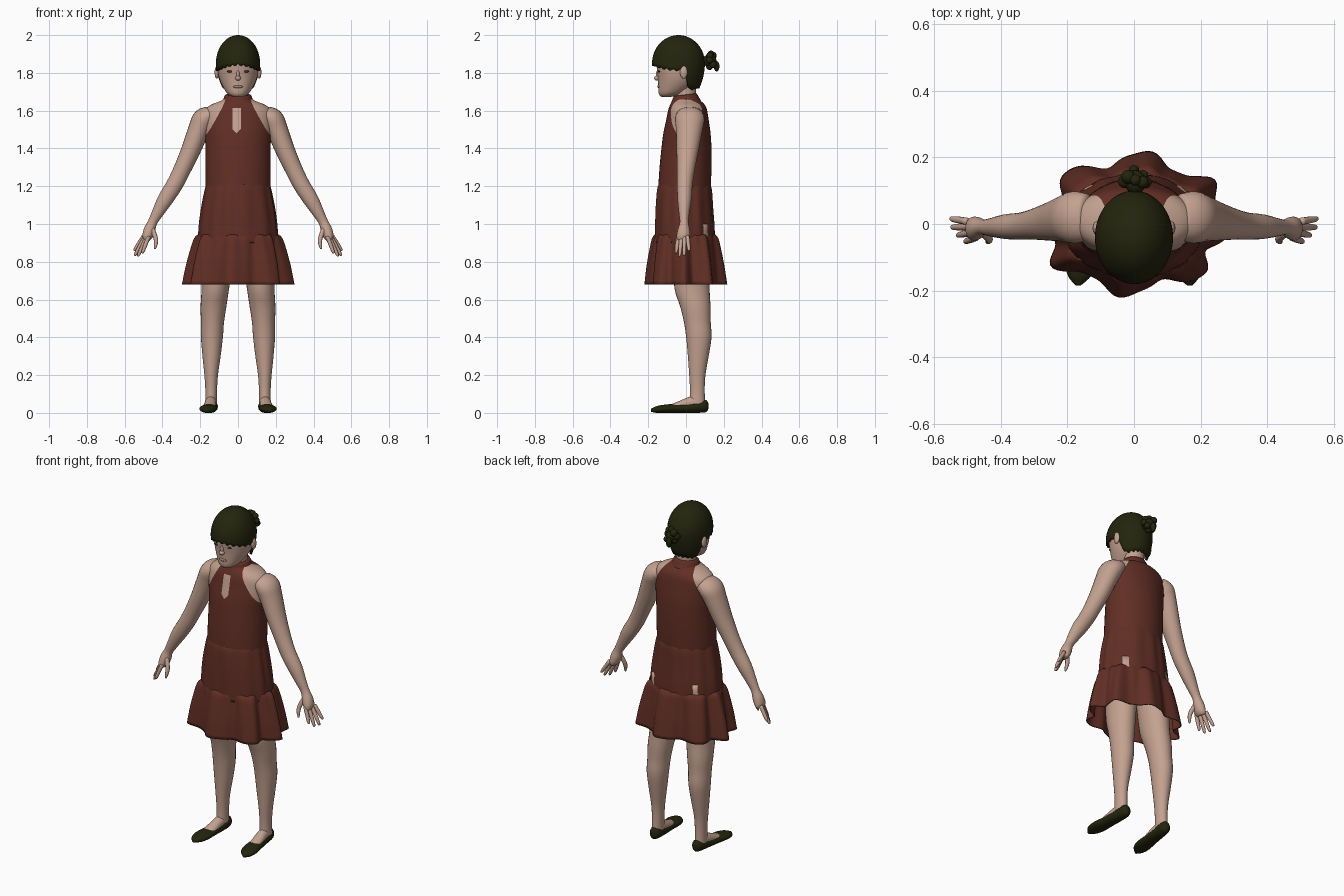
import bpy, bmesh, math, random
from mathutils import Vector, Matrix

if "Cube" in bpy.data.objects:
    bpy.data.objects.remove(bpy.data.objects["Cube"], do_unlink=True)
random.seed(4)
X, Y, Z = Vector((1, 0, 0)), Vector((0, 1, 0)), Vector((0, 0, 1))


def material(name, r, g, b):
    m = bpy.data.materials.new(name)
    m.use_nodes = True
    m.diffuse_color = (r, g, b, 1)
    bsdf = m.node_tree.nodes["Principled BSDF"]
    bsdf.inputs["Base Color"].default_value = (r, g, b, 1)
    bsdf.inputs["Roughness"].default_value = 0.8
    return m


SKIN = material("skin", 0.55, 0.36, 0.28)
DRESS = material("rust red cloth", 0.12, 0.028, 0.018)
HAIR = material("dark olive hair", 0.017, 0.018, 0.004)
LIPS = material("soft lips", 0.40, 0.21, 0.17)
EYES = material("dark eyes", 0.05, 0.035, 0.025)


def finish(name, bm, *mats):
    bmesh.ops.recalc_face_normals(bm, faces=bm.faces[:])
    for f in bm.faces:
        f.smooth = True
    me = bpy.data.meshes.new(name)
    bm.to_mesh(me)
    bm.free()
    for m in mats:
        me.materials.append(m)
    ob = bpy.data.objects.new(name, me)
    bpy.context.collection.objects.link(ob)
    return ob


def spline(rows, steps):
    """Catmull-Rom interpolation of section rows."""
    out = []
    for i in range(len(rows) - 1):
        a, b, c, d = rows[max(i - 1, 0)], rows[i], rows[i + 1], rows[min(i + 2, len(rows) - 1)]
        for k in range(steps):
            t = k / steps
            out.append([q + 0.5 * t * (r - p + t * (2 * p - 5 * q + 4 * r - s + t * (3 * (q - r) + s - p)))
                        for p, q, r, s in zip(a, b, c, d)])
    return out + [list(rows[-1])]


def loft(rows, n=32, steps=4, axes=(X, Y), caps=True, wave=None, side=1, bm=None):
    """Skin elliptical sections (x, y, z, ru, rv); axes=None follows the path."""
    bm = bm or bmesh.new()
    rows = spline(rows, steps)
    rings = []
    for i, (x, y, z, ru, rv) in enumerate(rows):
        if axes:
            u, v = axes
        else:
            t = Vector(rows[min(i + 1, len(rows) - 1)][:3]) - Vector(rows[max(i - 1, 0)][:3])
            u, v = t.cross(Y).normalized(), Y
        ring = []
        for k in range(n):
            a = math.tau * k / n
            w = wave(a, i / (len(rows) - 1)) if wave else 1
            p = Vector((x, y, z)) + u * (ru * w * math.cos(a)) + v * (rv * w * math.sin(a))
            ring.append(bm.verts.new((p.x * side, p.y, max(p.z, 0))))
        rings.append(ring)
    for a, b in zip(rings, rings[1:]):
        for k in range(n):
            j = (k + 1) % n
            bm.faces.new((a[k], a[j], b[j], b[k]))
    if caps:
        bm.faces.new(rings[0])
        bm.faces.new(rings[-1])
    return bm


def span(*rows):
    """Rows of (z, front y, back y, half width) to centred sections."""
    return [(0, (f + b) / 2, z, w, (b - f) / 2) for z, f, b, w in rows]


def ball(bm, centre, radii, seg=20):
    m = Matrix.Translation(centre) @ Matrix.Diagonal((*radii, 1))
    bmesh.ops.create_uvsphere(bm, u_segments=seg, v_segments=seg // 2, radius=1, matrix=m)
    return bm


# Torso: bodice with halter edges and keyhole cut into one surface
bm = loft(span((1.68, -.055, .055, .06), (1.655, -.072, .075, .085), (1.63, -.085, .1, .145),
               (1.60, -.095, .112, .177), (1.55, -.105, .12, .182), (1.48, -.12, .13, .177),
               (1.40, -.13, .135, .172), (1.30, -.14, .135, .172), (1.18, -.148, .131, .172)), n=48)


def cut(planes, region):
    for p, nrm in planes:
        faces = [f for f in bm.faces if region(f.calc_center_median())]
        geom = set(faces)
        for f in faces:
            geom.update(f.edges)
            geom.update(f.verts)
        bmesh.ops.bisect_plane(bm, geom=list(geom), dist=1e-5, plane_co=p, plane_no=nrm)


def outside(c, plane):
    return (c - plane[0]).dot(plane[1]) > 0


halter = [(Vector((s * .065, -.1, 1.645)), Vector((s, -.15, .54))) for s in (1, -1)]
keyhole = [(Vector((-.03, 0, 1.6)), -X), (Vector((.015, 0, 1.6)), X), (Vector((0, 0, 1.615)), Z),
           (Vector((-.008, 0, 1.48)), Vector((1, 0, -1))), (Vector((-.008, 0, 1.48)), Vector((-1, 0, -1)))]
cut(halter, lambda c: c.z > 1.42)
cut(keyhole, lambda c: c.y < -.04 and abs(c.x) < .07 and 1.44 < c.z < 1.65)
for f in bm.faces:
    c = f.calc_center_median()
    bare = any(outside(c, h) for h in halter) and c.z > 1.42
    hole = c.y < -.04 and not any(outside(c, k) for k in keyhole)
    f.material_index = 0 if bare or hole else 1
finish("bodice_and_shoulders", bm, SKIN, DRESS)

# Collar band, higher at the back
bm = loft(span((1.64, -.085, .08, .085), (1.66, -.075, .07, .078), (1.682, -.066, .058, .069),
               (1.685, -.058, .05, .06)), n=40, steps=3)
for v in bm.verts:
    v.co.z += .12 * v.co.y
finish("collar", bm, DRESS)


# Skirt tiers with gathered folds
def gathers(a, t):
    return 1 + .018 * math.sin(math.pi * min(t * 1.2, 1) * .8) * math.sin(13 * a + math.sin(3 * a))


def ruffles(a, t):
    deep = math.cos(8 * (a - 1.466) + .5 * math.sin(2 * a))
    fine = math.cos(17 * a + 2 * math.sin(a))
    return 1 + (.03 + .07 * t) * deep + (.025 - .008 * t) * fine


def cloth(name, bm):
    mod = finish(name, bm, DRESS).modifiers.new("thickness", "SOLIDIFY")
    mod.thickness = .005


cloth("skirt_upper_tier", loft(span((1.21, -.145, .128, .168), (1.18, -.153, .136, .176),
                                    (1.08, -.16, .142, .195), (.98, -.163, .15, .208), (.90, -.165, .152, .212)),
                               n=96, caps=False, wave=gathers))
cloth("skirt_ruffle", loft(span((.945, -.158, .148, .206), (.925, -.17, .163, .222), (.88, -.178, .172, .235),
                                (.78, -.192, .188, .257), (.68, -.2, .2, .272)),
                           n=128, caps=False, wave=ruffles))

# Limbs, built for each side
ARM = [(.14, .02, 1.58, .045, .07), (.18, .02, 1.555, .06, .078), (.207, .017, 1.50, .057, .07),
       (.25, .008, 1.39, .051, .058), (.295, 0, 1.29, .046, .047), (.335, -.006, 1.21, .044, .041),
       (.385, -.008, 1.13, .041, .037), (.425, -.01, 1.06, .031, .028), (.452, -.01, 1.01, .025, .023),
       (.468, -.012, .97, .03, .032), (.48, -.014, .935, .027, .036), (.488, -.014, .915, .016, .03)]
LEG = [(.1, .02, 1.0, .085, .1), (.11, .03, .8, .083, .097), (.12, .032, .66, .073, .093),
       (.13, .05, .56, .068, .08), (.135, .06, .48, .061, .071), (.138, .068, .40, .058, .067),
       (.14, .065, .30, .048, .055), (.142, .06, .20, .036, .043), (.142, .06, .12, .031, .039),
       (.143, .06, .04, .031, .042)]
FOOT = [(.142, .07, .055, .028, .04), (.145, .02, .05, .03, .036), (.15, -.04, .036, .033, .025),
        (.157, -.10, .025, .03, .012)]
SHOE = [(.14, .119, .036, .008, .014), (.14, .108, .036, .024, .031), (.141, .08, .035, .034, .034),
        (.145, .02, .027, .037, .027), (.151, -.04, .025, .041, .025), (.158, -.11, .022, .047, .022),
        (.163, -.155, .018, .035, .018), (.167, -.184, .014, .008, .008)]
THUMB = [(.455, -.025, .975, .013, .014), (.436, -.042, .925, .012, .012),
         (.435, -.05, .895, .01, .01), (.44, -.055, .868, .005, .005)]
TIPS = [(.507, -.053, .845), (.53, -.034, .828), (.547, -.01, .832), (.55, .016, .858)]

for label, s in (("left", 1), ("right", -1)):
    bm = loft(ARM, n=24, axes=None, side=s)
    loft(THUMB, n=10, axes=None, side=s, bm=bm)
    for i, tip in enumerate(TIPS):
        base = Vector((.473 + .009 * i, -.04 + .016 * i, .935))
        end = Vector(tip)
        finger = [(*base.lerp(end, t), r, r) for t, r in ((0, .011), (.5, .0105), (.88, .0085), (1, .004))]
        loft(finger, n=10, steps=3, axes=None, side=s, bm=bm)
    finish(label + "_arm_and_hand", bm, SKIN)
    bm = loft(LEG, n=28, side=s)
    loft(FOOT, n=20, axes=(X, Z), side=s, bm=bm)
    finish(label + "_leg", bm, SKIN)
    finish(label + "_shoe", loft(SHOE, n=24, axes=(X, Z), side=s), HAIR)

# Head, neck, nose and ears
bm = loft(span((1.672, -.128, -.085, .022), (1.682, -.14, -.04, .045), (1.70, -.146, .0, .064),
               (1.74, -.147, .05, .087), (1.78, -.149, .075, .102), (1.82, -.154, .085, .108),
               (1.87, -.157, .085, .106), (1.92, -.14, .07, .09), (1.96, -.1, .03, .055)), n=40)
loft(span((1.63, -.055, .05, .056), (1.69, -.056, .052, .054), (1.76, -.06, .055, .056)), n=28, bm=bm)
ball(bm, (0, -.153, 1.772), (.015, .016, .013))
ball(bm, (0, -.148, 1.79), (.009, .012, .026))
for s in (1, -1):
    ball(bm, (s * .112, -.012, 1.803), (.012, .02, .034))
finish("head_and_neck", bm, SKIN)
bm = bmesh.new()
ball(bm, (0, -.1445, 1.727), (.026, .007, .008))
finish("lips", bm, LIPS)
bm = bmesh.new()
for s in (1, -1):
    ball(bm, (s * .042, -.143, 1.808), (.016, .005, .006))
finish("eyes", bm, EYES)

# Hair cap: short fringe in front, long behind the ears
bm = bmesh.new()
n, m = 96, 20
crown = bm.verts.new((0, -.04, 2))
grid = []
for k in range(n):
    a = math.tau * k / n
    sy = math.sin(a)
    t = min(max((sy - .1) / .5, 0), 1)
    rim = 1.842 - .028 * math.cos(a) ** 2 - .1 * t * t * (3 - 2 * t) - .02 * max(sy, 0)
    rim += .005 * math.sin(23 * a)
    col = []
    for j in range(1, m + 1):
        z = 2 - (2 - rim) * (j / m) ** 2 if j < m else rim
        d = z - 1.85
        r = math.sqrt(max(1 - (d / .15) ** 2, 0)) if d > 0 else 1 - 12 * d * d
        col.append(bm.verts.new((.117 * r * math.cos(a), -.04 + .14 * r * sy, z)))
    grid.append(col)
for k in range(n):
    a, b = grid[k], grid[(k + 1) % n]
    bm.faces.new((crown, a[0], b[0]))
    for j in range(m - 1):
        bm.faces.new((a[j], a[j + 1], b[j + 1], b[j]))
cap = finish("hair_cap", bm, HAIR)
mod = cap.modifiers.new("thickness", "SOLIDIFY")
mod.thickness = .012

# Hair bun of coiled locks with a loose end
bm = ball(bmesh.new(), (.004, .125, 1.865), (.032, .036, .034))
for i in range(8):
    a = math.tau * i / 8
    r = random.uniform(.017, .022)
    ball(bm, (.004 + .031 * math.cos(a), .132 + random.uniform(-.01, .014), 1.867 + .034 * math.sin(a)),
         (r, r, r), 14)
ball(bm, (.0, .162, 1.835), (.016, .015, .028), 14)
finish("hair_bun", bm, HAIR)
